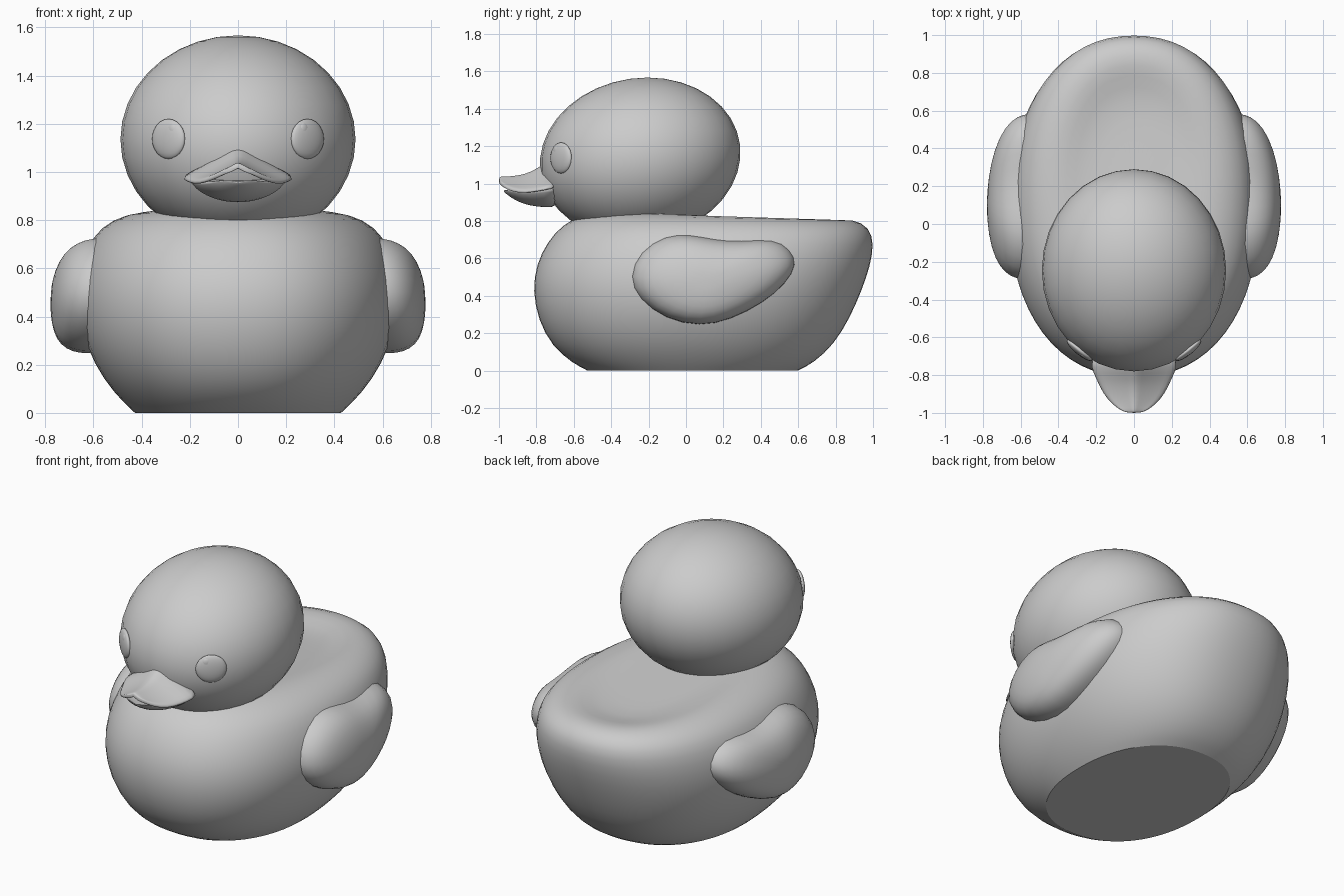
import bpy, bmesh, math
from mathutils import Matrix, Vector

if "Cube" in bpy.data.objects:
    bpy.data.objects.remove(bpy.data.objects["Cube"])


def finish(name, bm, subd=0, mirror=False):
    bmesh.ops.recalc_face_normals(bm, faces=bm.faces[:])
    me = bpy.data.meshes.new(name)
    bm.to_mesh(me)
    bm.free()
    ob = bpy.data.objects.new(name, me)
    bpy.context.collection.objects.link(ob)
    if mirror:
        ob.modifiers.new("Mirror", 'MIRROR').use_mirror_merge = False
    if subd:
        m = ob.modifiers.new("Subdivision", 'SUBSURF')
        m.levels = m.render_levels = subd
    return ob


def loft(name, rings, subd=1, mirror=False, flat_base=False):
    """Skin closed rings of points and cap both ends."""
    bm = bmesh.new()
    vs = [[bm.verts.new(p) for p in r] for r in rings]
    n = len(vs[0])
    for a, b in zip(vs, vs[1:]):
        for i in range(n):
            j = (i + 1) % n
            bm.faces.new((a[i], a[j], b[j], b[i])).smooth = True
    base = bm.faces.new(vs[0])
    base.smooth = not flat_base
    bm.faces.new(vs[-1]).smooth = True
    if flat_base:
        crease = bm.edges.layers.float.new("crease_edge")
        for e in base.edges:
            e[crease] = 1.0
    return finish(name, bm, subd, mirror)


def ball(name, matrix, u=32, v=18, mirror=False):
    bm = bmesh.new()
    bmesh.ops.create_uvsphere(bm, u_segments=u, v_segments=v, radius=1, matrix=matrix)
    for f in bm.faces:
        f.smooth = True
    return finish(name, bm, 0, mirror)


def spow(v, p):
    return math.copysign(abs(v) ** p, v)


# Body: rounded rings (front y, back y, half width, front z, back z)
body = [(-.53, .60, .43, 0, 0), (-.61, .685, .475, .04, .04),
        (-.72, .795, .56, .13, .14), (-.795, .88, .635, .27, .28),
        (-.825, .945, .67, .43, .43), (-.805, .99, .665, .57, .56),
        (-.745, 1.01, .63, .69, .68), (-.665, .985, .575, .78, .765),
        (-.55, .90, .465, .84, .812), (-.42, .79, .36, .857, .80),
        (-.30, .67, .27, .85, .77), (-.10, .45, .12, .84, .79)]
rings = []
for yf, yb, w, zf, zb in body:
    ring = []
    for i in range(32):
        a = math.tau * i / 32
        s = spow(math.sin(a), .9)
        ring.append((w * spow(math.cos(a), .9), (yf + yb) / 2 + s * (yb - yf) / 2,
                     zf + (zb - zf) * (s + 1) / 2))
    rings.append(ring)
loft("body", rings, flat_base=True)

# Head: slightly backward-leaning ellipsoid
shear = Matrix.Identity(4)
shear[1][2] = .09
ball("head", Matrix.Translation((0, -.245, 1.135)) @ shear
     @ Matrix.Diagonal((.488, .535, .432, 1)))

# Wings: side outline (y, z), puffed outwards and wrapped round the body
outline = [(-.31, .50), (-.25, .64), (-.11, .725), (.02, .73), (.155, .70),
           (.29, .69), (.475, .71), (.56, .65), (.60, .57), (.535, .465),
           (.42, .365), (.235, .27), (.075, .235), (-.11, .275), (-.255, .38)]
rings = []
for x, k in [(.50, .97), (.60, 1), (.66, 1), (.715, .93), (.757, .75), (.775, .45), (.78, .15)]:
    ring = []
    for y, z in outline:
        y, z = .12 + (y - .12) * k, .48 + (z - .48) * k
        ring.append((x - .25 * (y - .08) ** 2 - .7 * max(z - .45, 0) ** 2, y, z))
    rings.append(ring)
loft("wings", rings, mirror=True)

# Upper bill: ridged sheet (y, half width, ridge z, edge z)
us = [i / 5 - 1 for i in range(11)]
rings = []
for y, w, zr, ze in [(-.68, .232, 1.13, .99), (-.76, .23, 1.12, .98), (-.82, .20, 1.07, .968),
                     (-.90, .165, 1.047, .965), (-.96, .11, 1.042, .985),
                     (-.99, .065, 1.04, 1.01), (-1.0, .03, 1.035, 1.02)]:
    top = [(w * u, y, ze + (zr - ze) * (1 - abs(u)) ** 1.1) for u in us]
    low = [(x, y, z - .022) for x, y, z in reversed(top)]
    rings.append(top + low)
loft("upper_bill", rings)

# Lower bill: shallow scoop (y, half width, rim z, bottom z)
rings = []
for y, w, zt, zb in [(-.68, .228, .99, .87), (-.76, .22, .977, .872), (-.84, .18, .965, .882),
                     (-.90, .14, .963, .903), (-.95, .085, .967, .935), (-.975, .03, .97, .957)]:
    top = [(w * u, y, zt - .015 * (1 - u * u)) for u in us]
    low = [(w * u, y, zt - (zt - zb) * (1 - u * u) ** .7) for u in reversed(us[1:-1])]
    rings.append(top + low)
loft("lower_bill", rings)

# Eyes and pupils: flattened discs lying on the head surface
yaw = Matrix.Rotation(math.radians(39), 4, 'Z')
ball("eyes", Matrix.Translation((.288, -.668, 1.137)) @ yaw
     @ Matrix.Diagonal((.086, .024, .083, 1)), 24, 12, True)
ball("pupils", Matrix.Translation((.272, -.687, 1.175)) @ yaw
     @ Matrix.Diagonal((.03, .016, .032, 1)), 16, 10, True)
